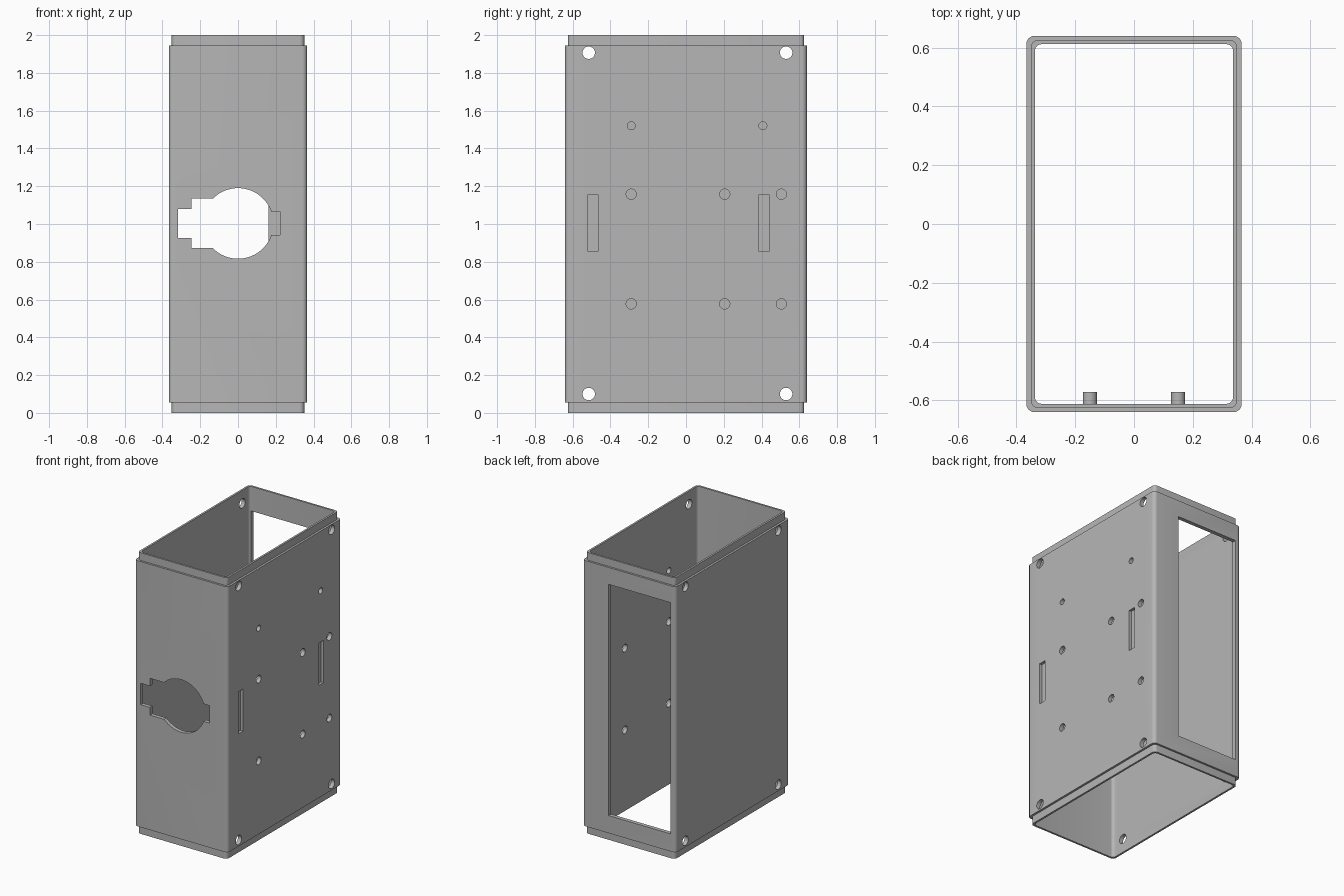
import bpy, bmesh, math
from mathutils import Matrix, Vector

old = bpy.data.objects.get("Cube")
if old:
    bpy.data.objects.remove(old, do_unlink=True)

grey = bpy.data.materials.new("plain grey")
grey.use_nodes = True
grey.diffuse_color = (0.47, 0.47, 0.47, 1)
grey.node_tree.nodes["Principled BSDF"].inputs["Base Color"].default_value = grey.diffuse_color


def make(name, bm):
    bmesh.ops.recalc_face_normals(bm, faces=bm.faces)
    mesh = bpy.data.meshes.new(name)
    bm.to_mesh(mesh)
    bm.free()
    mesh.materials.append(grey)
    obj = bpy.data.objects.new(name, mesh)
    bpy.context.collection.objects.link(obj)
    return obj


def select(obj):
    bpy.ops.object.select_all(action='DESELECT')
    obj.select_set(True)
    bpy.context.view_layer.objects.active = obj


def box(name, x0, x1, y0, y1, z0, z1):
    bm = bmesh.new()
    centre = Vector((x0 + x1, y0 + y1, z0 + z1)) / 2
    size = Matrix.Diagonal((x1 - x0, y1 - y0, z1 - z0, 1))
    bmesh.ops.create_cube(bm, size=1, matrix=Matrix.Translation(centre) @ size)
    return make(name, bm)


def rod(name, centre, axis, radius, length, sides=32):
    bm = bmesh.new()
    turn = Matrix.Rotation(math.pi / 2, 4, 'Y' if axis == 'X' else 'X')
    bmesh.ops.create_cone(bm, cap_ends=True, segments=sides, radius1=radius, radius2=radius,
                          depth=length, matrix=Matrix.Translation(centre) @ turn)
    return make(name, bm)


def rounded_ring(hx, hy, r, steps=6):
    points = []
    for i, (sx, sy) in enumerate([(1, 1), (-1, 1), (-1, -1), (1, -1)]):
        for k in range(steps + 1):
            a = math.pi / 2 * (i + k / steps)
            points.append((sx * (hx - r) + r * math.cos(a), sy * (hy - r) + r * math.sin(a)))
    return points


# Case shell: open tube with a stepped lip at both ends
outer = rounded_ring(0.366, 0.64, 0.026)
lip = rounded_ring(0.351, 0.626, 0.024)
inner = rounded_ring(0.337, 0.612, 0.022)
levels = [(lip, 0), (lip, 0.055), (outer, 0.055), (outer, 1.945),
          (lip, 1.945), (lip, 2), (inner, 2), (inner, 0)]
bm = bmesh.new()
rings = [[bm.verts.new((x, y, z)) for x, y in ring] for ring, z in levels]
for i, a in enumerate(rings):
    b = rings[(i + 1) % len(rings)]
    for j in range(len(a)):
        k = (j + 1) % len(a)
        bm.faces.new((a[j], a[k], b[k], b[j]))
case = make("case_shell", bm)

cutters = []

# Front socket opening: circle with stepped notches
cutters.append(rod("cut_socket", (0, -0.63, 1.003), 'Y', 0.187, 0.1, 64))
for x0, x1, h in [(-0.245, 0, 0.131), (-0.318, -0.2, 0.076), (0, 0.222, 0.062)]:
    cutters.append(box("cut_notch", x0, x1, -0.68, -0.58, 1.003 - h, 1.003 + h))

# Back window
cutters.append(box("cut_window", -0.325, 0.161, 0.57, 0.7, 0.18, 1.825))

# Corner screw holes through both side walls
for y in (-0.515, 0.53):
    for z in (0.1, 1.907):
        cutters.append(rod("cut_screw", (0, y, z), 'X', 0.033, 1))

# Mounting holes and shallow slots in the one side wall
holes = [(y, z, 0.027) for y in (-0.29, 0.205, 0.505) for z in (0.577, 1.158)]
holes += [(y, 1.52, 0.021) for y in (-0.29, 0.407)]
for y, z, r in holes:
    cutters.append(rod("cut_mount", (0.35, y, z), 'X', r, 0.1))
for y in (-0.492, 0.413):
    cutters.append(box("cut_slot", 0.346, 0.4, y - 0.027, y + 0.027, 0.855, 1.155))

for cutter in cutters:
    select(case)
    mod = case.modifiers.new("cut", 'BOOLEAN')
    mod.operation = 'DIFFERENCE'
    mod.solver = 'EXACT'
    mod.object = cutter
    bpy.ops.object.modifier_apply(modifier=mod.name)
    bpy.data.objects.remove(cutter, do_unlink=True)

# Mounting pegs inside the front wall
parts = [case]
for side, x in (("right", -0.15), ("left", 0.15)):
    for level, z in (("lower", 0.76), ("upper", 1.246)):
        parts.append(rod(f"{level}_{side}_peg", (x, -0.594, z), 'Y', 0.024, 0.044))

for part in parts:
    select(part)
    bpy.ops.object.shade_smooth_by_angle(angle=math.radians(30))
